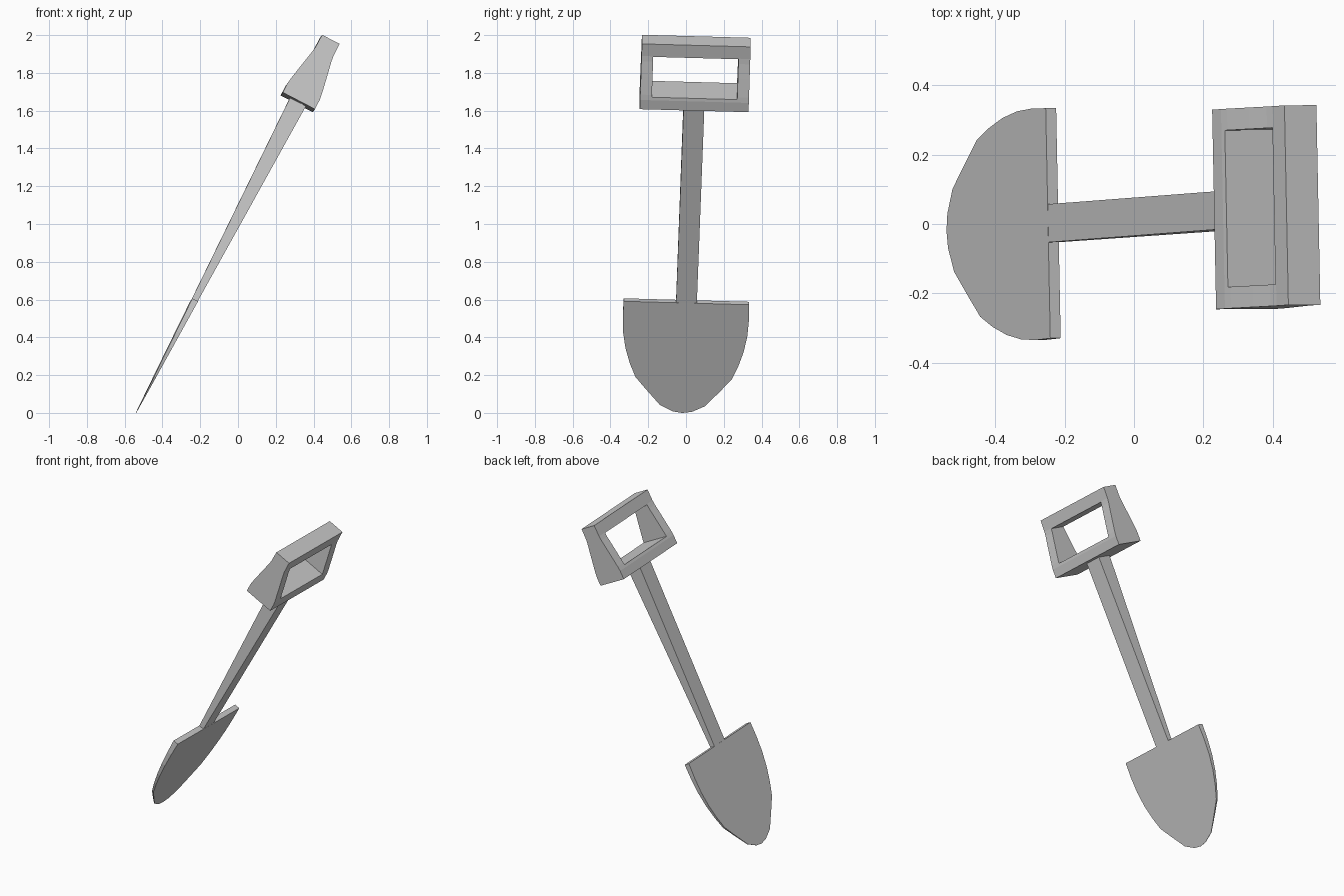
import bpy, bmesh
from mathutils import Vector, Matrix

if "Cube" in bpy.data.objects:
    bpy.data.objects.remove(bpy.data.objects["Cube"])

# Tilted local frame: X = thickness, Y = width, Z = along the tool from the tip
axis = Vector((0.4616, 0.0336, 0.8864)).normalized()
wide = Vector((-0.02, 1.0, -0.028))
wide = (wide - axis * wide.dot(axis)).normalized()
thick = wide.cross(axis)
FRAME = Matrix.Translation((-0.54, -0.02, 0.0)) @ Matrix((thick, wide, axis)).transposed().to_4x4()


def loft(name, loop_a, loop_b):
    """Solid between two matching outlines."""
    bm = bmesh.new()
    a = [bm.verts.new(p) for p in loop_a]
    b = [bm.verts.new(p) for p in loop_b]
    bm.faces.new(a)
    bm.faces.new(b)
    n = len(a)
    for i in range(n):
        j = (i + 1) % n
        bm.faces.new((a[i], a[j], b[j], b[i]))
    bmesh.ops.recalc_face_normals(bm, faces=bm.faces)
    mesh = bpy.data.meshes.new(name)
    bm.to_mesh(mesh)
    bm.free()
    obj = bpy.data.objects.new(name, mesh)
    bpy.context.collection.objects.link(obj)
    obj.matrix_world = FRAME
    return obj


# Blade: rounded outline (half width, distance from tip), wedge thickness
SHOULDER = 0.665
half = [(0.05, 0.008), (0.12, 0.045), (0.195, 0.135), (0.255, 0.21), (0.287, 0.29),
        (0.313, 0.38), (0.329, 0.475), (0.334, 0.57), (0.332, SHOULDER)]
outline = [(-y, s) for y, s in reversed(half)] + [(0, 0)] + half


def blade_side(sign):
    return [(sign * (0.001 + 0.024 * s), y, s) for y, s in outline]


loft("blade", blade_side(-1), blade_side(1))


# Shaft: flat bar that thickens toward the grip
def rect(t, w, s):
    return [(-t, -w, s), (t, -w, s), (t, w, s), (-t, w, s)]


loft("shaft", rect(0.016, 0.055, 0.65), rect(0.048, 0.055, 1.87))

# Grip: side profile extruded across, with a rectangular hand opening
right = [(0.096, 1.855), (0.096, 1.91), (0.092, 1.94), (0.073, 2.04),
         (0.057, 2.12), (0.053, 2.15), (0.052, 2.222)]
profile = right + [(-x, s) for x, s in reversed(right)]
grip = loft("grip", *[[(x, y, s) for x, s in profile] for y in (-0.288, 0.288)])

cutter = loft("grip_opening_cutter", rect(0.3, 0.226, 1.927), rect(0.3, 0.226, 2.147))
cutter.hide_render = True
cutter.hide_set(True)
cut = grip.modifiers.new("opening", 'BOOLEAN')
cut.operation = 'DIFFERENCE'
cut.solver = 'EXACT'
cut.object = cutter
